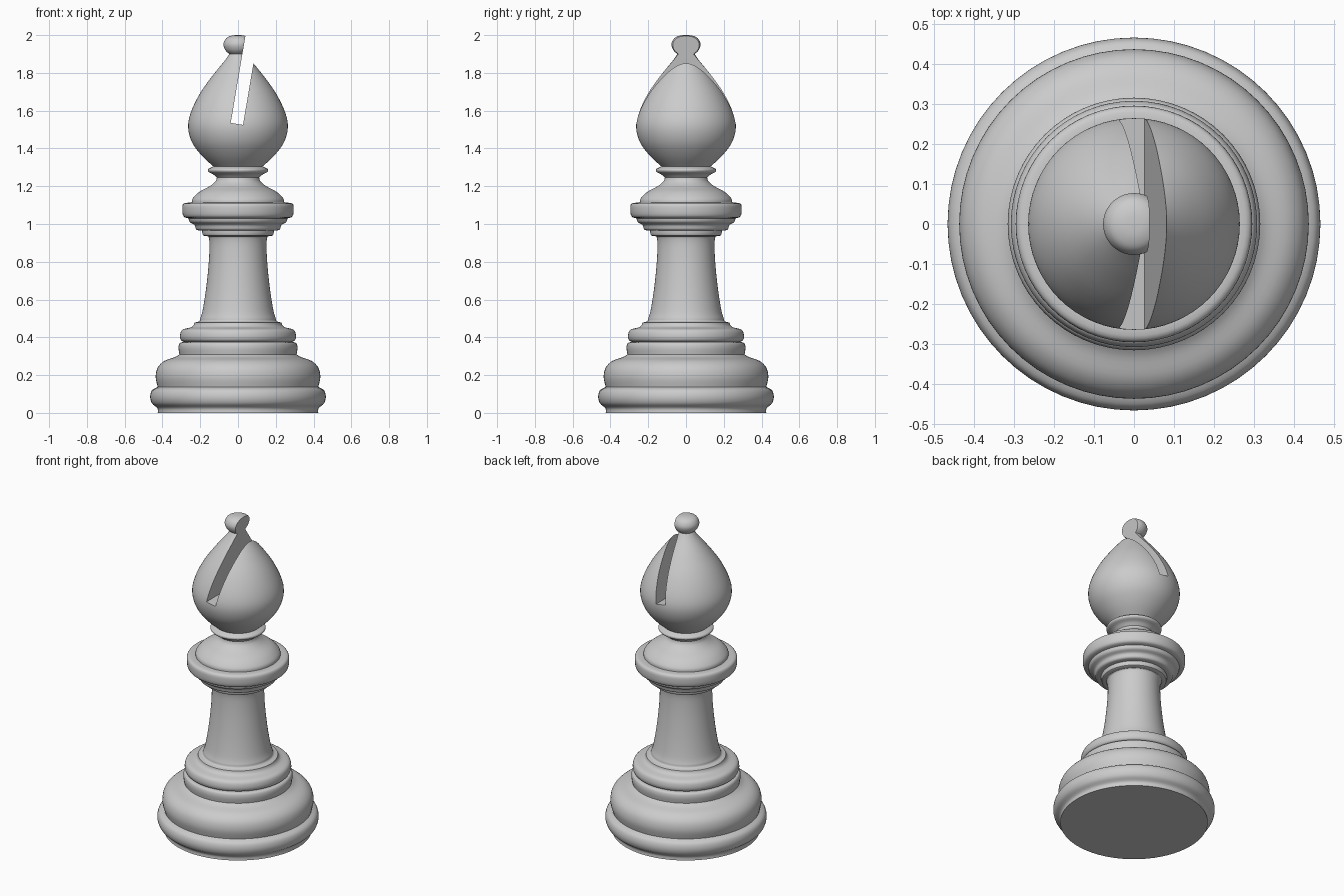
import bpy
import bmesh
import math
from mathutils import Matrix, Vector

SIDES = 64

default_cube = bpy.data.objects.get("Cube")
if default_cube:
    bpy.data.objects.remove(default_cube, do_unlink=True)

grey = bpy.data.materials.new("plain grey")
grey.use_nodes = True
grey.diffuse_color = (0.6, 0.6, 0.6, 1)
grey.node_tree.nodes["Principled BSDF"].inputs["Base Color"].default_value = grey.diffuse_color


def smooth_profile(points, steps):
    """Pass a rounded curve through (radius, height) points."""
    pts = [Vector(p) for p in points]
    ends = [pts[0]] + pts + [pts[-1]]
    result = []
    for i in range(len(pts) - 1):
        a, b, c, d = ends[i:i + 4]
        for k in range(steps):
            t = k / steps
            tangent_b, tangent_c = (c - a) / 2, (d - b) / 2
            result.append(b + tangent_b * t
                          + (3 * (c - b) - 2 * tangent_b - tangent_c) * t ** 2
                          + (2 * (b - c) + tangent_b + tangent_c) * t ** 3)
    return result + [pts[-1]]


def finish(obj):
    bpy.ops.object.select_all(action="DESELECT")
    obj.select_set(True)
    bpy.context.view_layer.objects.active = obj
    bpy.ops.object.shade_smooth_by_angle(angle=math.radians(35))


def turn(name, *curves, cap_bottom=False, cap_top=False, steps=4):
    """Turn one or more profile curves around the z axis, as on a lathe."""
    profile = []
    for curve in curves:
        for p in smooth_profile(curve, steps):
            if not profile or (p - profile[-1]).length > 0.0005:
                profile.append(p)
    bm = bmesh.new()
    rings = []
    for radius, height in profile:
        ring = []
        for i in range(SIDES):
            angle = math.tau * i / SIDES
            ring.append(bm.verts.new((radius * math.cos(angle), radius * math.sin(angle), height)))
        rings.append(ring)
    for low, high in zip(rings, rings[1:]):
        for i in range(SIDES):
            j = (i + 1) % SIDES
            bm.faces.new((low[i], low[j], high[j], high[i]))
    if cap_bottom:
        bm.faces.new(reversed(rings[0]))
    if cap_top:
        bm.faces.new(rings[-1])
    mesh = bpy.data.meshes.new(name)
    bm.to_mesh(mesh)
    bm.free()
    mesh.materials.append(grey)
    obj = bpy.data.objects.new(name, mesh)
    bpy.context.collection.objects.link(obj)
    finish(obj)
    return obj


# Stepped base
turn("foot_ring",
     [(.425, 0), (.427, .025), (.455, .05), (.465, .085), (.455, .12), (.425, .137)],
     cap_bottom=True)
turn("base_dome",
     [(.425, .137), (.436, .19), (.425, .24), (.39, .275), (.335, .295), (.31, .31)],
     [(.31, .31), (.315, .345), (.308, .37), (.285, .375)])
turn("base_collar",
     [(.285, .375), (.302, .385), (.307, .41), (.295, .44), (.25, .453), (.235, .465), (.23, .478)])

# Stem
turn("stem",
     [(.23, .478), (.205, .485), (.2, .5)],
     [(.2, .5), (.188, .54), (.17, .65), (.156, .78), (.151, .88), (.154, .925), (.16, .935)])

# Collar under the head
turn("collar_ring",
     [(.16, .935), (.185, .94), (.19, .965)],
     [(.19, .965), (.22, .97), (.23, .995), (.255, 1.01), (.262, 1.03)],
     [(.262, 1.03), (.288, 1.04), (.295, 1.075), (.288, 1.108), (.245, 1.113)])
turn("collar_dome",
     [(.245, 1.113), (.24, 1.135), (.205, 1.17), (.15, 1.2), (.12, 1.225), (.112, 1.245)])
turn("neck_ring",
     [(.112, 1.245), (.13, 1.262), (.155, 1.275), (.158, 1.29), (.14, 1.3), (.13, 1.305)])

# Head with its round tip
head = turn("head",
            [(.13, 1.305), (.19, 1.36), (.242, 1.43), (.264, 1.51), (.25, 1.59), (.202, 1.69),
             (.135, 1.785), (.07, 1.865), (.046, 1.9)],
            [(.046, 1.9), (.067, 1.92), (.077, 1.952), (.063, 1.983), (.034, 1.997), (.002, 2)],
            cap_bottom=True, cap_top=True)

# Slanted slot through the head
bm = bmesh.new()
bmesh.ops.create_cube(bm, size=1)
bmesh.ops.transform(bm, verts=bm.verts, matrix=(
    Matrix.Translation((-.006, 0, 1.53)) @ Matrix.Rotation(math.radians(9.6), 4, "Y")
    @ Matrix.Diagonal((.066, 1, .7, 1)) @ Matrix.Translation((0, 0, .5))))
slot_mesh = bpy.data.meshes.new("slot_cutter")
bm.to_mesh(slot_mesh)
bm.free()
slot_mesh.materials.append(grey)
slot = bpy.data.objects.new("slot_cutter", slot_mesh)
slot.hide_render = True
bpy.context.collection.objects.link(slot)

cut = head.modifiers.new("slot", "BOOLEAN")
cut.operation = "DIFFERENCE"
cut.solver = "EXACT"
cut.object = slot
bpy.context.view_layer.objects.active = head
bpy.ops.object.modifier_apply(modifier=cut.name)
bpy.data.objects.remove(slot, do_unlink=True)
finish(head)
